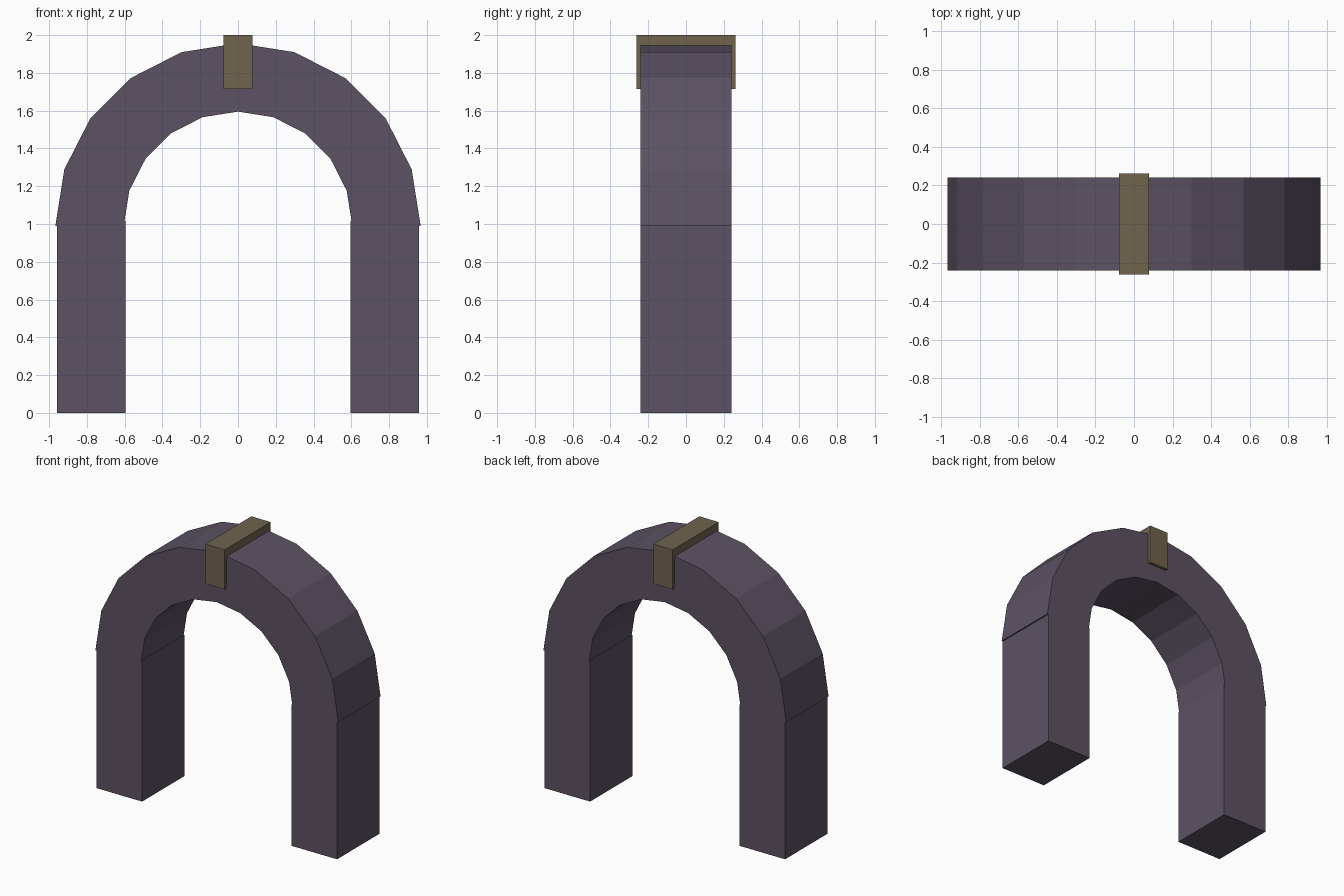
import bpy, bmesh, math

if "Cube" in bpy.data.objects:
    bpy.data.objects.remove(bpy.data.objects["Cube"])

def material(name, rgb):
    m = bpy.data.materials.new(name)
    m.diffuse_color = (*rgb, 1.0)
    m.use_nodes = True
    m.node_tree.nodes["Principled BSDF"].inputs["Base Color"].default_value = m.diffuse_color
    return m

STONE = material("purple_grey_stone", (0.107, 0.084, 0.125))
TRIM = material("bronze_trim", (0.159, 0.125, 0.076))

def prism(name, profile, half_depth, mat):
    """Extrude a closed (x, z) profile along y; quads are split by the caller."""
    bm = bmesh.new()
    for quad in profile:
        front = [bm.verts.new((x, -half_depth, z)) for x, z in quad]
        face = bm.faces.new(front)
        ext = bmesh.ops.extrude_face_region(bm, geom=[face], use_keep_orig=True)
        verts = [v for v in ext["geom"] if isinstance(v, bmesh.types.BMVert)]
        bmesh.ops.translate(bm, verts=verts, vec=(0, 2 * half_depth, 0))
    # weld neighbouring blocks and drop the hidden faces between them
    bmesh.ops.remove_doubles(bm, verts=bm.verts, dist=1e-4)
    inner = [f for f in bm.faces if all(len(e.link_faces) > 2 for e in f.edges
             if abs(e.verts[0].co.y - e.verts[1].co.y) < 1e-4)
             and abs(f.normal.y) < 0.5]
    bmesh.ops.delete(bm, geom=inner, context="FACES_ONLY")
    bmesh.ops.recalc_face_normals(bm, faces=bm.faces)
    mesh = bpy.data.meshes.new(name)
    bm.to_mesh(mesh)
    bm.free()
    mesh.materials.append(mat)
    obj = bpy.data.objects.new(name, mesh)
    bpy.context.collection.objects.link(obj)
    return obj

def rect(x0, x1, z0, z1):
    return [[(x0, z0), (x1, z0), (x1, z1), (x0, z1)]]

# Half-ring arch in ten flat segments
SEGS, SPRING, R_OUT, R_IN, DEPTH = 10, 0.99, 0.967, 0.605, 0.241

def ring(r, i):
    a = math.pi * i / SEGS
    return (r * math.cos(a), SPRING + r * math.sin(a))

prism("arch", [[ring(R_IN, i), ring(R_OUT, i), ring(R_OUT, i + 1), ring(R_IN, i + 1)]
               for i in range(SEGS)], DEPTH, STONE)

# Two square-cut legs
for side, sx in (("left", -1), ("right", 1)):
    x0, x1 = sorted((sx * 0.595, sx * 0.958))
    prism(side + "_leg", rect(x0, x1, 0.0, 1.015), DEPTH, STONE)

# Keystone block wrapping the crown
prism("keystone", rect(-0.077, 0.077, 1.715, 2.0), 0.262, TRIM)
